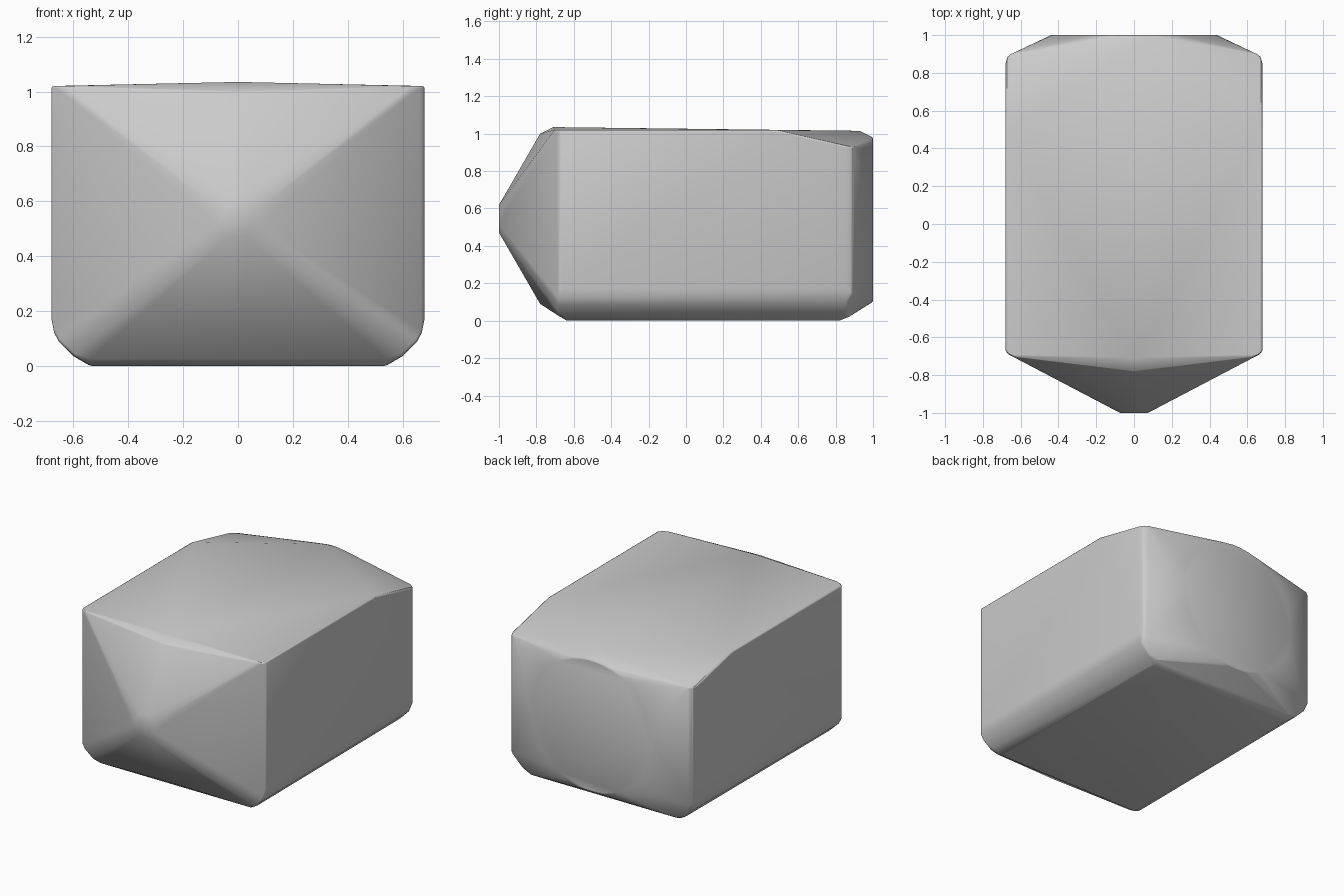
import bpy, bmesh, math

cube = bpy.data.objects.get("Cube")
if cube:
    bpy.data.objects.remove(cube, do_unlink=True)

grey = bpy.data.materials.new("plain grey")
grey.use_nodes = True
COLOUR = (0.6, 0.6, 0.6, 1)
grey.diffuse_color = COLOUR
grey.node_tree.nodes["Principled BSDF"].inputs["Base Color"].default_value = COLOUR


def mirrored(points):
    return points + [(-x, y, z) for x, y, z in points if x]


def ring(radius, y, z, count):
    """Disc outline facing along y."""
    steps = [math.tau * (i + 0.5) / count for i in range(count)]
    return [(radius * math.cos(a), y, z + radius * math.sin(a)) for a in steps]


# Blunt nose and round back plate
points = ring(0.08, -1, 0.545, 8) + ring(0.44, 1, 0.54, 48)

# Centre line of the crown and the chin
points += [(0, -0.71, 1.035), (0, -0.78, 1.0), (0, 0.93, 1.015), (0, -0.78, 0.09)]

# Side wall corners, upper edges and rounded lower edges
points += mirrored([
    (0.68, -0.67, 1.02), (0.665, -0.69, 1.02), (0.63, -0.703, 1.02),
    (0.68, 0.48, 1.02), (0.68, 0.85, 0.935), (0.67, 0.885, 0.93), (0.65, 0.90, 0.93),
    (0.68, -0.67, 0.17), (0.67, -0.687, 0.12), (0.655, -0.685, 0.09),
    (0.60, -0.68, 0.04), (0.54, -0.68, 0.025), (0.54, -0.64, 0.0),
    (0.68, 0.85, 0.17), (0.67, 0.885, 0.15), (0.65, 0.90, 0.14),
    (0.66, 0.86, 0.10), (0.60, 0.86, 0.04), (0.54, 0.87, 0.02), (0.54, 0.82, 0.0),
    (0.66, -0.66, 0.10), (0.60, -0.65, 0.035),
])

# Shrink-wrapped shell
bm = bmesh.new()
for p in points:
    bm.verts.new(p)
hull = bmesh.ops.convex_hull(bm, input=bm.verts)
loose = {g for g in hull["geom_interior"] + hull["geom_unused"]
         if isinstance(g, bmesh.types.BMVert)}
bmesh.ops.delete(bm, geom=list(loose), context="VERTS")
bmesh.ops.dissolve_limit(bm, angle_limit=math.radians(0.5), verts=bm.verts, edges=bm.edges)
bmesh.ops.recalc_face_normals(bm, faces=bm.faces)

mesh = bpy.data.meshes.new("shell")
bm.to_mesh(mesh)
bm.free()
mesh.materials.append(grey)
shell = bpy.data.objects.new("shell", mesh)
bpy.context.collection.objects.link(shell)

# Slightly softened edges with smooth shading
soft = shell.modifiers.new("soft edges", "BEVEL")
soft.width = 0.008
soft.segments = 2
soft.limit_method = "ANGLE"
soft.angle_limit = math.radians(30)
soft.harden_normals = False
bpy.context.view_layer.objects.active = shell
shell.select_set(True)
bpy.ops.object.shade_smooth_by_angle(angle=math.radians(35))
